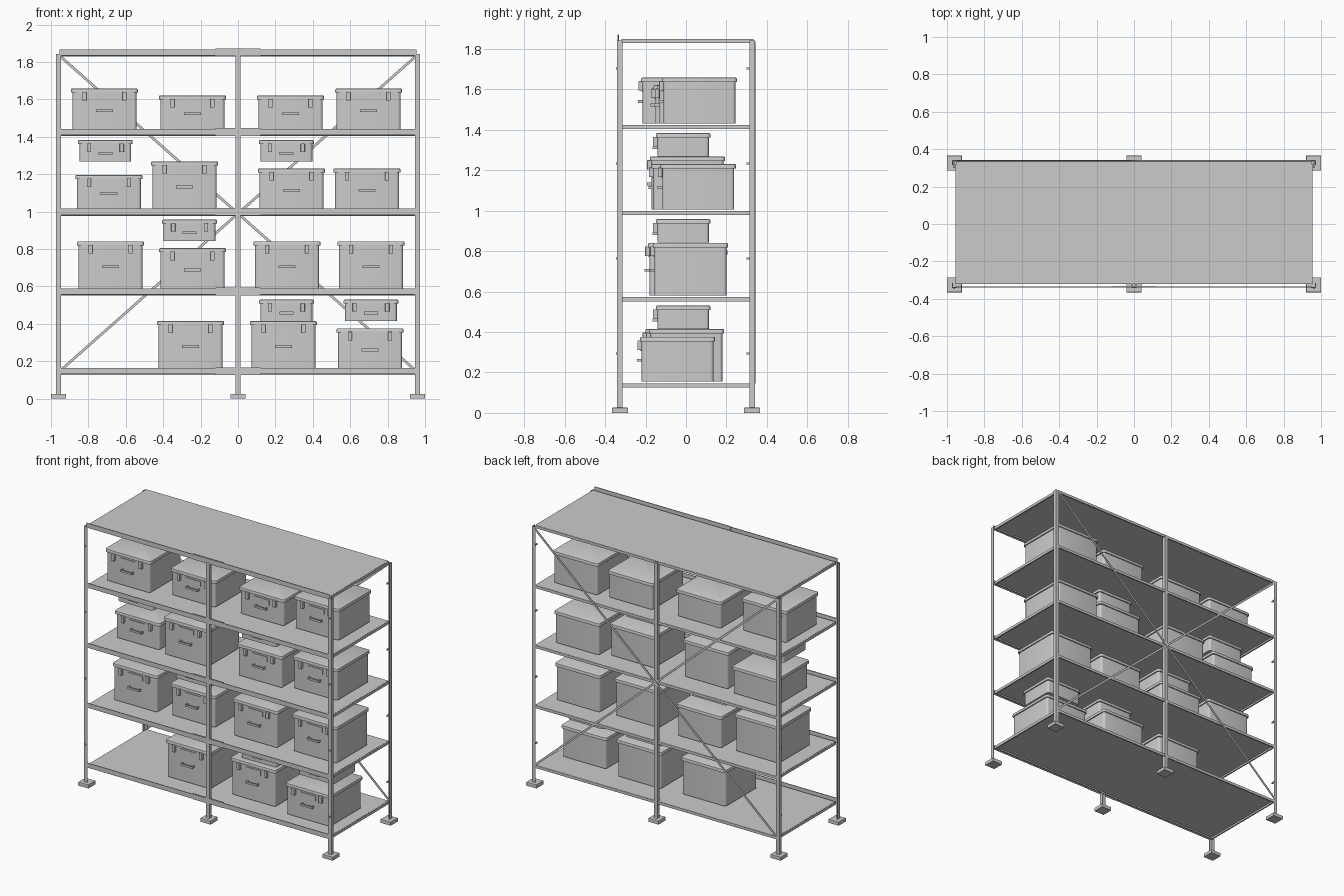
import bpy, bmesh, math
from mathutils import Vector

if "Cube" in bpy.data.objects:
    bpy.data.objects.remove(bpy.data.objects["Cube"])

grey = bpy.data.materials.new("plain_grey")
grey.diffuse_color = (0.6, 0.6, 0.6, 1)
grey.use_nodes = True
grey.node_tree.nodes["Principled BSDF"].inputs["Base Color"].default_value = grey.diffuse_color


def add_box(bm, x, y, z, r=0.0, top_r=0.0):
    """Box from (min, max) pairs; r rounds vertical edges, top_r the top rim."""
    c = [(a + b) / 2 for a, b in (x, y, z)]
    s = [b - a for a, b in (x, y, z)]
    part = bmesh.new()
    bmesh.ops.create_cube(part, size=1)
    for v in part.verts:
        v.co = Vector([v.co[i] * s[i] + c[i] for i in range(3)])
    if r:
        edges = [e for e in part.edges
                 if abs(e.verts[0].co.z - e.verts[1].co.z) > s[2] / 2]
        bmesh.ops.bevel(part, geom=edges, offset=r, segments=4, profile=0.5,
                        affect='EDGES')
    if top_r:
        edges = [e for e in part.edges
                 if all(v.co.z > z[1] - 1e-5 for v in e.verts)]
        bmesh.ops.bevel(part, geom=edges, offset=top_r, segments=2, profile=0.5,
                        affect='EDGES')
    tmp = bpy.data.meshes.new("tmp")
    part.to_mesh(tmp)
    part.free()
    bm.from_mesh(tmp)
    bpy.data.meshes.remove(tmp)


def finish(name, bm, smooth=False):
    me = bpy.data.meshes.new(name)
    bm.to_mesh(me)
    bm.free()
    me.materials.append(grey)
    ob = bpy.data.objects.new(name, me)
    bpy.context.collection.objects.link(ob)
    if smooth:
        bpy.ops.object.select_all(action='DESELECT')
        ob.select_set(True)
        bpy.context.view_layer.objects.active = ob
        bpy.ops.object.shade_smooth_by_angle(angle=math.radians(35))
    return ob


def span(a, b):
    return (min(a, b), max(a, b))


# Posts with feet: corner angles and middle channels
TOP, T, LEG = 1.842, 0.005, 0.026
for sy, side in ((-1, "front"), (1, "back")):
    yo = sy * 0.341
    yi = yo - sy * LEG
    for sx, where in ((-1, "left"), (0, "middle"), (1, "right")):
        bm = bmesh.new()
        if sx:
            xo = sx * 0.972
            add_box(bm, span(xo, xo - sx * LEG), span(yo, yo - sy * T), (0.02, TOP))
            add_box(bm, span(xo, xo - sx * T), span(yo - sy * T, yi), (0.02, TOP))
        else:
            add_box(bm, (-0.013, 0.013), span(yo, yo - sy * T), (0.02, TOP))
            for x in (-0.013, 0.008):
                add_box(bm, (x, x + T), span(yo - sy * T, yi), (0.02, TOP))
        finish(f"{side}_{where}_post", bm)
        bm = bmesh.new()
        cx, cy = sx * 0.96, sy * 0.326
        add_box(bm, (cx - 0.04, cx + 0.04), (cy - 0.04, cy + 0.04), (0, 0.026),
                0, 0.004)
        finish(f"{side}_{where}_foot", bm)
        # Small bolts on the front side of the corner posts
        if sx:
            bm = bmesh.new()
            yf = min(yo, yi) if sy < 0 else 0.336
            y0 = yf - (0.006 if sy < 0 else 0.036)
            for z in (0.293, 0.763, 1.233, 1.703):
                add_box(bm, (cx - 0.004, cx + 0.004), (y0, yf), (z - 0.005, z + 0.005))
            finish(f"{side}_{where}_bolts", bm)

# Shelves: deck, side and back rails, front lip with splice plate
SHELVES = [0.136 + 0.426 * i for i in range(5)]
for i, s in enumerate(SHELVES):
    bm = bmesh.new()
    add_box(bm, (-0.95, 0.95), (-0.318, 0.332), (s + 0.002, s + 0.010))
    finish(f"shelf_deck_{i + 1}", bm)
    bm = bmesh.new()
    for sx in (-1, 1):
        add_box(bm, span(sx * 0.955, sx * 0.945), (-0.32, 0.32), (s - 0.01, s + 0.009))
    add_box(bm, (-0.95, 0.95), (0.326, 0.335), (s - 0.01, s + 0.009))
    add_box(bm, (-0.95, 0.95), (-0.32, -0.313), (s - 0.008, s + 0.009))
    finish(f"shelf_rails_{i + 1}", bm)
    bm = bmesh.new()
    add_box(bm, (-0.955, 0.955), (-0.339, -0.334), (s - 0.005, s + 0.028))
    add_box(bm, (-0.12, 0.12), (-0.3365, -0.331), (s - 0.009, s + 0.032))
    finish(f"shelf_front_lip_{i + 1}", bm)

# Crossed braces on the back
for sx, name in ((-1, "falling"), (1, "rising")):
    bm = bmesh.new()
    a, b = Vector((sx * 0.95, 0, 1.83)), Vector((-sx * 0.95, 0, 0.15))
    d = b - a
    add_box(bm, (-d.length / 2, d.length / 2), (-0.002, 0.002), (-0.007, 0.007))
    ob = finish(f"{name}_brace", bm)
    ob.location = (a + b) / 2 + Vector((0, 0.339 + sx * 0.0025, 0))
    ob.rotation_euler = (0, -math.atan2(d.z, d.x), 0)


def crate(name, cx, y0, z0, z1, w=0.358, d=0.371):
    """Lidded crate with two latches, a label plate and a handle on the front."""
    k = w / 0.358
    h = w / 2
    bm = bmesh.new()
    add_box(bm, (cx - h + 0.008, cx + h - 0.008), (y0 + 0.008, y0 + d - 0.008),
            (z0, z1 - 0.02), 0.015)
    finish(name + "_body", bm, True)
    bm = bmesh.new()
    add_box(bm, (cx - h, cx + h), (y0, y0 + d), (z1 - 0.022, z1), 0.018, 0.006)
    finish(name + "_lid", bm, True)
    f = y0 + 0.008
    bm = bmesh.new()
    for s in (-1, 1):
        x = cx + s * 0.107 * k
        add_box(bm, (x - 0.011, x + 0.011), (f - 0.022, f), (z1 - 0.065, z1 - 0.018),
                0.003, 0.003)
    finish(name + "_latches", bm)
    bm = bmesh.new()
    add_box(bm, (cx - 0.06 * k, cx + 0.06 * k), (f - 0.005, f),
            (z1 - 0.035 - 0.035 * k, z1 - 0.035))
    finish(name + "_label_plate", bm)
    m = z1 - 0.52 * (z1 - z0) - (0.012 if k < 1 else 0)
    g = 0.045 * k
    bm = bmesh.new()
    add_box(bm, (cx - g, cx + g), (f - 0.024, f - 0.016), (m - 0.007, m + 0.007))
    for s in (-1, 1):
        add_box(bm, span(cx + s * g, cx + s * (g - 0.008)), (f - 0.017, f),
                (m - 0.007, m + 0.007))
    finish(name + "_handle", bm)


# Large crates: shelf index, centre x, front y, top z
LARGE = [
    (3, -0.714, -0.222, 1.658), (3, -0.243, -0.16, 1.621),
    (3, 0.281, -0.14, 1.621), (3, 0.698, -0.119, 1.658),
    (2, -0.69, -0.15, 1.196), (2, -0.286, -0.178, 1.268),
    (2, 0.286, -0.17, 1.231), (2, 0.69, -0.125, 1.231),
    (1, -0.682, -0.188, 0.841), (1, -0.243, -0.165, 0.805),
    (1, 0.262, -0.188, 0.841), (1, 0.711, -0.163, 0.841),
    (0, -0.254, -0.2, 0.415), (0, 0.243, -0.183, 0.415),
    (0, 0.706, -0.227, 0.376),
]
for n, (lvl, x, y, z) in enumerate(LARGE):
    crate(f"large_crate_{n + 1}", x, y, SHELVES[lvl] + 0.018, z)

# Small crates on the upper layer: centre x, bottom z
SMALL = [(-0.709, 1.268), (0.259, 1.268), (-0.259, 0.843), (0.259, 0.415), (0.711, 0.415)]
for n, (x, z) in enumerate(SMALL):
    crate(f"small_crate_{n + 1}", x, -0.149, z, z + 0.115, 0.292, 0.27)
